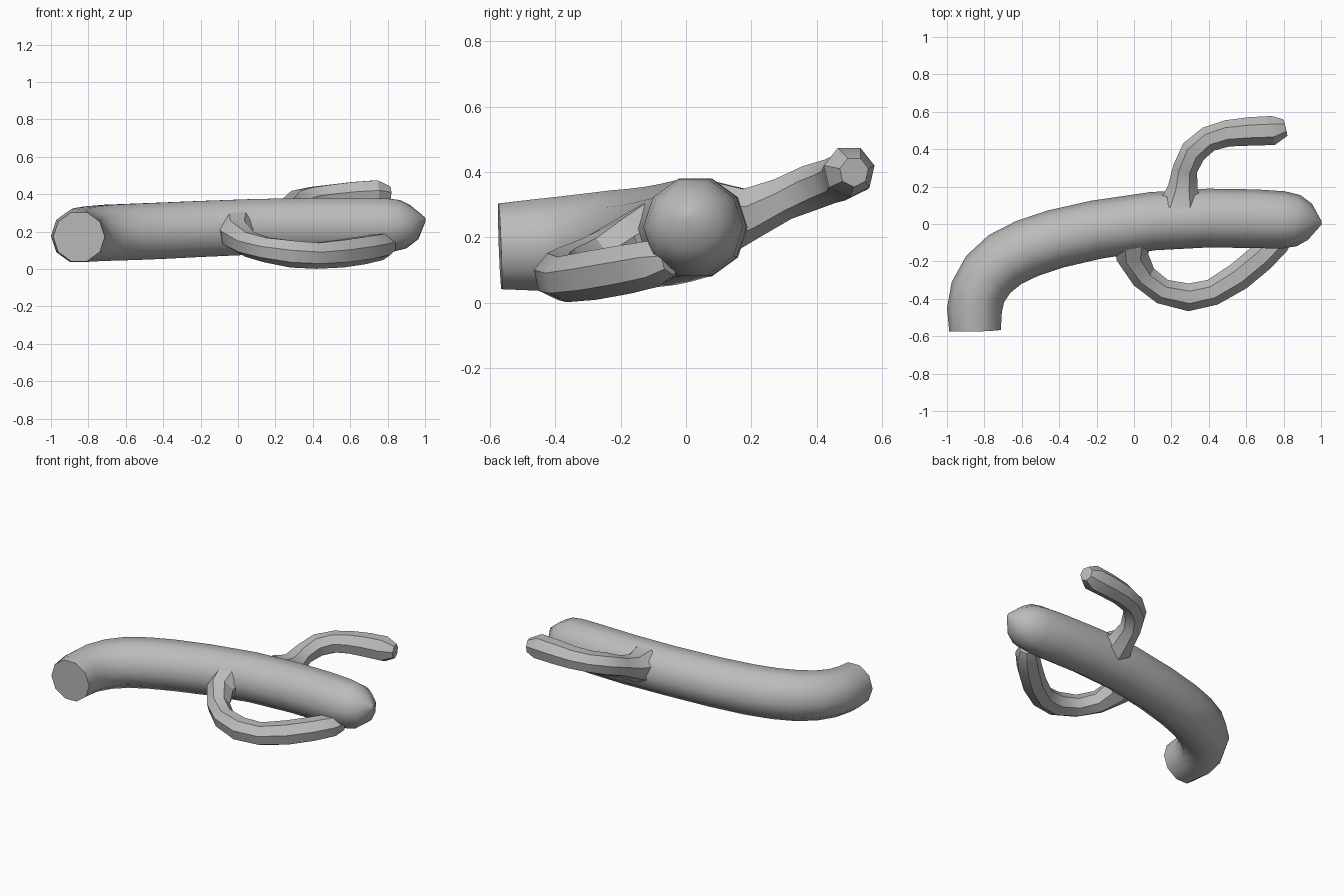
import bpy, bmesh, math
from mathutils import Vector

cube = bpy.data.objects.get("Cube")
if cube:
    bpy.data.objects.remove(cube, do_unlink=True)

# Single grey material
grey = bpy.data.materials.new("grey")
grey.use_nodes = True
colour = (0.5, 0.5, 0.5, 1)
grey.diffuse_color = colour
bsdf = grey.node_tree.nodes["Principled BSDF"]
bsdf.inputs["Base Color"].default_value = colour
bsdf.inputs["Roughness"].default_value = 0.8


def tube(name, path, sides, angle):
    """Loft polygon rings of radius r along (x, y, z, r) stations and cap the ends."""
    bm = bmesh.new()
    pts = [Vector(p[:3]) for p in path]
    rings = []
    for i, p in enumerate(pts):
        t = (pts[min(i + 1, len(pts) - 1)] - pts[max(i - 1, 0)]).normalized()
        side = t.cross(Vector((0, 0, 1))).normalized()
        up = side.cross(t)
        ring = []
        for k in range(sides):
            a = 2 * math.pi * (k + 0.5) / sides
            ring.append(bm.verts.new(p + path[i][3] * (side * math.sin(a) + up * math.cos(a))))
        rings.append(ring)
    for a, b in zip(rings, rings[1:]):
        for k in range(sides):
            n = (k + 1) % sides
            bm.faces.new((a[k], a[n], b[n], b[k]))
    bm.faces.new(rings[0])
    bm.faces.new(rings[-1])
    bmesh.ops.recalc_face_normals(bm, faces=bm.faces)
    mesh = bpy.data.meshes.new(name)
    bm.to_mesh(mesh)
    bm.free()
    mesh.materials.append(grey)
    obj = bpy.data.objects.new(name, mesh)
    bpy.context.collection.objects.link(obj)
    bpy.ops.object.select_all(action='DESELECT')
    obj.select_set(True)
    bpy.context.view_layer.objects.active = obj
    bpy.ops.object.shade_smooth_by_angle(angle=math.radians(angle))
    return obj


# Bent trunk: flat cut at the base, pointed at the tip
tube("trunk", [
    (-0.85, -0.57, 0.172, 0.138), (-0.853, -0.46, 0.176, 0.147),
    (-0.835, -0.365, 0.182, 0.150), (-0.78, -0.27, 0.188, 0.154),
    (-0.69, -0.19, 0.194, 0.157), (-0.57, -0.13, 0.198, 0.158),
    (-0.42, -0.08, 0.204, 0.158), (-0.2, -0.03, 0.214, 0.157),
    (0.1, 0.015, 0.226, 0.156), (0.4, 0.032, 0.230, 0.157),
    (0.65, 0.028, 0.231, 0.157), (0.8, 0.022, 0.232, 0.153),
    (0.88, 0.018, 0.239, 0.137), (0.94, 0.012, 0.250, 0.098),
    (1.0, 0.005, 0.268, 0.012)], 10, 40)

# Front arm: sweeps out low and returns beneath the trunk tip
tube("front_arm", [
    (0.0, -0.05, 0.23, 0.115), (-0.01, -0.17, 0.185, 0.088),
    (0.05, -0.28, 0.135, 0.072), (0.15, -0.36, 0.105, 0.070),
    (0.29, -0.392, 0.083, 0.076), (0.42, -0.365, 0.074, 0.073),
    (0.56, -0.28, 0.086, 0.078), (0.68, -0.18, 0.104, 0.078),
    (0.77, -0.09, 0.122, 0.074), (0.81, -0.045, 0.132, 0.048)], 7, 30)

# Back arm: rises out of the trunk, then bends towards the tip
tube("back_arm", [
    (0.25, 0.10, 0.26, 0.125), (0.262, 0.20, 0.277, 0.082),
    (0.275, 0.30, 0.320, 0.068), (0.32, 0.39, 0.355, 0.072),
    (0.40, 0.455, 0.375, 0.070), (0.50, 0.485, 0.385, 0.073),
    (0.62, 0.495, 0.395, 0.078), (0.745, 0.50, 0.402, 0.080),
    (0.81, 0.515, 0.400, 0.046)], 7, 30)
